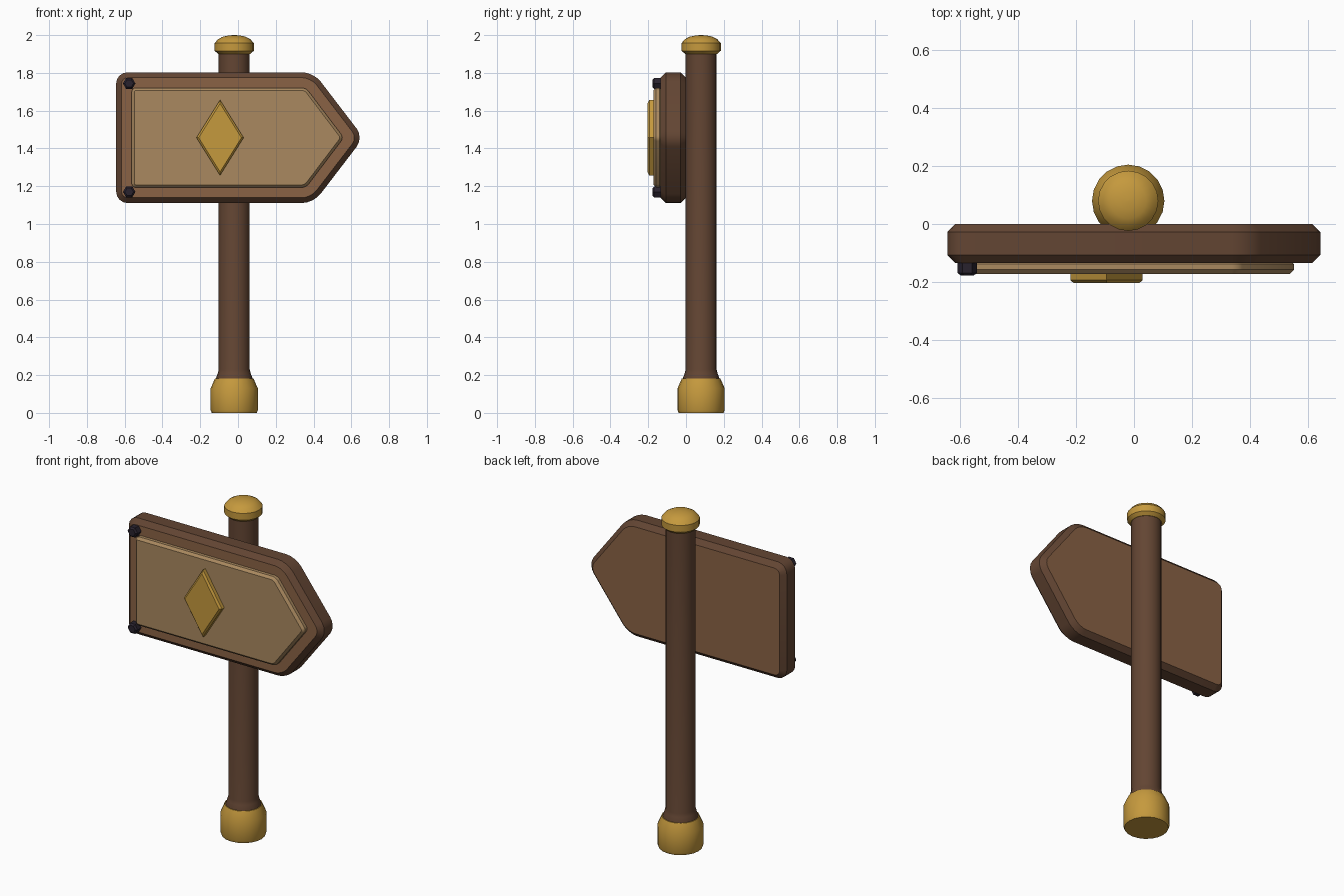
import bpy, bmesh, math
from mathutils import Vector

cube = bpy.data.objects.get("Cube")
if cube:
    bpy.data.objects.remove(cube, do_unlink=True)


def material(name, rgb):
    m = bpy.data.materials.new(name)
    m.use_nodes = True
    col = (*rgb, 1.0)
    m.diffuse_color = col
    for n in m.node_tree.nodes:
        if n.type == 'BSDF_PRINCIPLED':
            n.inputs["Base Color"].default_value = col
            n.inputs["Roughness"].default_value = 0.7
    return m


dark_wood = material("dark wood", (0.125, 0.060, 0.033))
mid_wood = material("mid wood", (0.255, 0.124, 0.060))
pale_wood = material("pale wood", (0.40, 0.25, 0.115))
gold = material("gold", (0.56, 0.32, 0.047))
iron = material("dark iron", (0.022, 0.016, 0.027))

POST_X, POST_Y = -0.02, 0.08
MID_Z = 1.457


def finish(bm, name, mats):
    bmesh.ops.recalc_face_normals(bm, faces=bm.faces[:])
    mesh = bpy.data.meshes.new(name)
    bm.to_mesh(mesh)
    bm.free()
    for m in mats:
        mesh.materials.append(m)
    ob = bpy.data.objects.new(name, mesh)
    bpy.context.collection.objects.link(ob)
    bpy.ops.object.select_all(action='DESELECT')
    ob.select_set(True)
    bpy.context.view_layer.objects.active = ob
    bpy.ops.object.shade_smooth_by_angle(angle=math.radians(30))
    return ob


def lathe(name, profile, mat, sides=20):
    """Turned solid around the post axis from (radius, height) pairs."""
    bm = bmesh.new()
    rings = []
    for r, z in profile:
        rings.append([bm.verts.new((POST_X + r * math.cos(math.tau * i / sides),
                                    POST_Y + r * math.sin(math.tau * i / sides), z))
                      for i in range(sides)])
    for a, b in zip(rings, rings[1:]):
        for i in range(sides):
            j = (i + 1) % sides
            bm.faces.new((a[i], a[j], b[j], b[i]))
    bm.faces.new(rings[0])
    bm.faces.new(rings[-1])
    return finish(bm, name, [mat])


def plate(name, outline, back, front, chamfer, mats, rounding=0.0):
    """Flat (x, z) outline, corners rounded, extruded along y, both rims chamfered."""
    bm = bmesh.new()
    face = bm.faces.new([bm.verts.new((x, back, z)) for x, z in outline])
    if rounding:
        bmesh.ops.bevel(bm, geom=bm.verts[:], offset=rounding, segments=4,
                        profile=0.5, affect='VERTICES')
    face = bm.faces[:]
    ext = bmesh.ops.extrude_face_region(bm, geom=face, use_keep_orig=True)
    moved = [g for g in ext["geom"] if isinstance(g, bmesh.types.BMVert)]
    bmesh.ops.translate(bm, verts=moved, vec=Vector((0, front - back, 0)))
    bmesh.ops.recalc_face_normals(bm, faces=bm.faces[:])
    rims = [e for e in bm.edges if abs(e.verts[0].co.y - e.verts[1].co.y) < 1e-5]
    bmesh.ops.bevel(bm, geom=rims, offset=chamfer, segments=1, affect='EDGES')
    bm.normal_update()
    # broad front and back faces take the last material
    for f in bm.faces:
        f.material_index = len(mats) - 1 if abs(f.normal.y) > 0.99 else 0
    return finish(bm, name, mats)


def arrow(left, shoulder, tip, half):
    return [(left, MID_Z - half), (shoulder, MID_Z - half), (tip, MID_Z),
            (shoulder, MID_Z + half), (left, MID_Z + half)]


# Post with its metal foot and domed cap
lathe("post", [(0.098, 0.15), (0.098, 0.18), (0.087, 0.21), (0.082, 0.23),
               (0.082, 1.91)], dark_wood)
lathe("post_foot", [(0.119, 0), (0.125, 0.015), (0.125, 0.13), (0.102, 0.182)], gold)
lathe("post_cap", [(0.084, 1.9), (0.104, 1.917), (0.104, 1.957), (0.086, 1.978),
                   (0.062, 1.991), (0.03, 1.998), (0.004, 2.0)], gold)

# Arrow board, raised panel and diamond
plate("arrow_board", arrow(-0.645, 0.40, 0.665, 0.346), 0.0, -0.135, 0.028,
      [dark_wood, mid_wood], rounding=0.06)
plate("raised_panel", arrow(-0.563, 0.36, 0.56, 0.264), -0.125, -0.172, 0.014,
      [pale_wood], rounding=0.022)
plate("diamond", [(-0.22, MID_Z), (-0.095, MID_Z - 0.2), (0.03, MID_Z),
                  (-0.095, MID_Z + 0.2)], -0.16, -0.204, 0.01, [gold])

# Hexagonal nails at the square end
for label, side in (("upper", 1), ("lower", -1)):
    hexagon = [(-0.576 + 0.033 * math.cos(math.tau * i / 6),
                MID_Z + side * 0.287 + 0.033 * math.sin(math.tau * i / 6))
               for i in range(6)]
    plate(label + "_nail", hexagon, -0.125, -0.178, 0.009, [iron])
